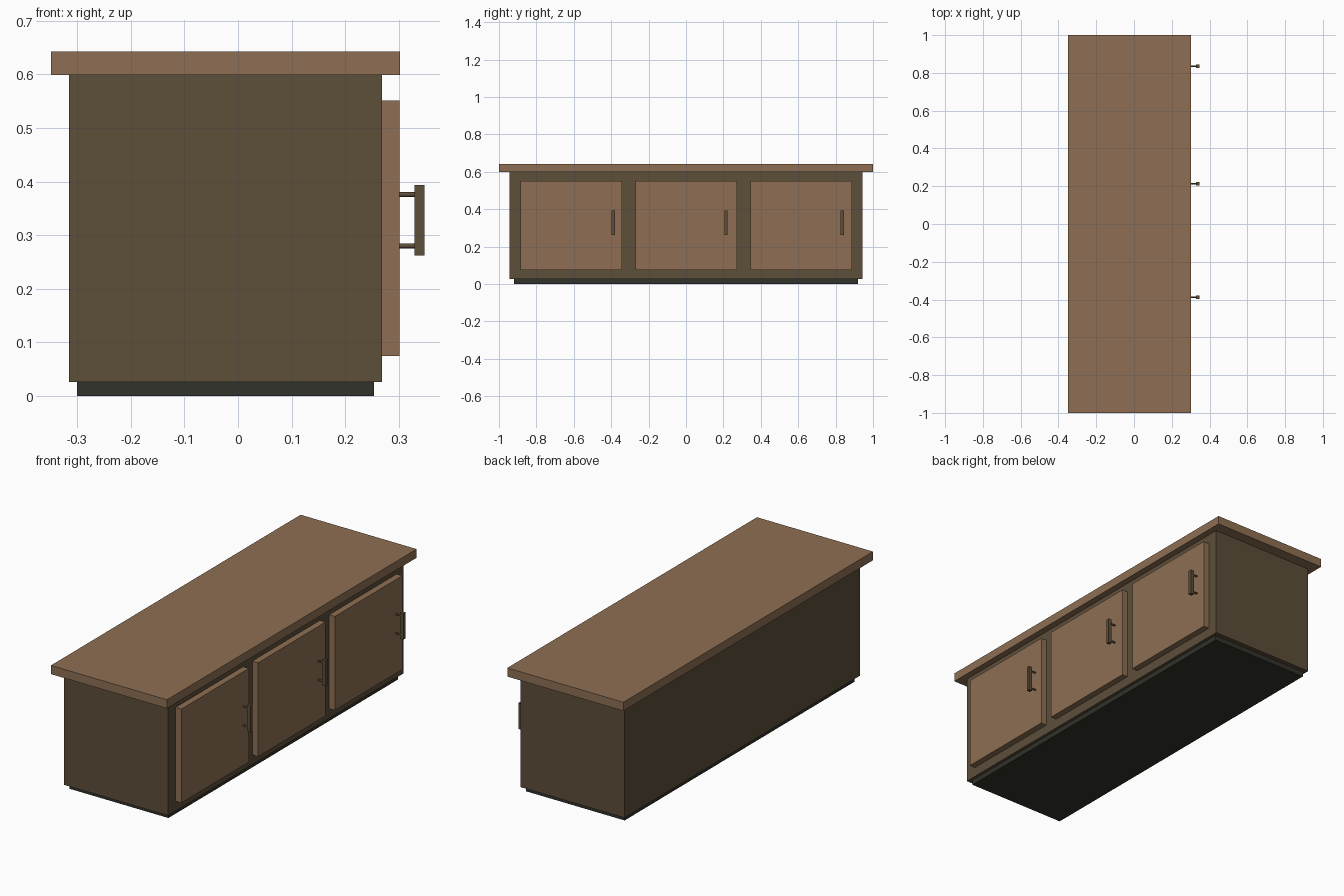
import bpy
import math

if "Cube" in bpy.data.objects:
    bpy.data.objects.remove(bpy.data.objects["Cube"])


def material(name, rgb):
    lin = [(c / 255 / 12.92) if c < 10 else ((c / 255 + 0.055) / 1.055) ** 2.4 for c in rgb]
    m = bpy.data.materials.new(name)
    m.diffuse_color = (*lin, 1)
    m.use_nodes = True
    m.node_tree.nodes["Principled BSDF"].inputs["Base Color"].default_value = m.diffuse_color
    return m


light_wood = material("light brown wood", (142, 111, 83))
dark_wood = material("dark brown wood", (93, 78, 58))
black = material("plinth black", (50, 50, 43))


def finish(name, mat):
    ob = bpy.context.object
    ob.name = name
    ob.data.materials.append(mat)
    bpy.ops.object.transform_apply(location=False, rotation=True, scale=True)
    return ob


def box(name, x, y, z, mat):
    """Box from (min, max) ranges on each axis."""
    bpy.ops.mesh.primitive_cube_add(size=1, location=[sum(r) / 2 for r in (x, y, z)])
    bpy.context.object.scale = [r[1] - r[0] for r in (x, y, z)]
    return finish(name, mat)


def post(name, x, y, z, radius, mat):
    """Round handle post running along x."""
    bpy.ops.mesh.primitive_cylinder_add(vertices=16, radius=radius, depth=x[1] - x[0],
                                        location=(sum(x) / 2, y, z),
                                        rotation=(0, math.pi / 2, 0))
    ob = finish(name, mat)
    bpy.ops.object.shade_smooth_by_angle()
    return ob


# Cabinet carcass
box("plinth", (-0.30, 0.254), (-0.92, 0.92), (0, 0.026), black)
box("cabinet_body", (-0.315, 0.269), (-0.945, 0.943), (0.026, 0.599), dark_wood)
box("counter_top", (-0.349, 0.302), (-1, 1), (0.599, 0.643), light_wood)

# Three doors, each with a bar handle on two posts
doors = [(-0.884, -0.388), (-0.269, 0.214), (0.346, 0.836)]
for i, (y0, hy) in enumerate(doors, 1):
    box(f"door_{i}", (0.267, 0.301), (y0, y0 + 0.541), (0.075, 0.551), light_wood)
    box(f"handle_bar_{i}", (0.329, 0.348), (hy - 0.009, hy + 0.009), (0.262, 0.394), dark_wood)
    for side, z in (("lower", 0.280), ("upper", 0.376)):
        post(f"handle_post_{side}_{i}", (0.299, 0.331), hy, z, 0.0043, dark_wood)
